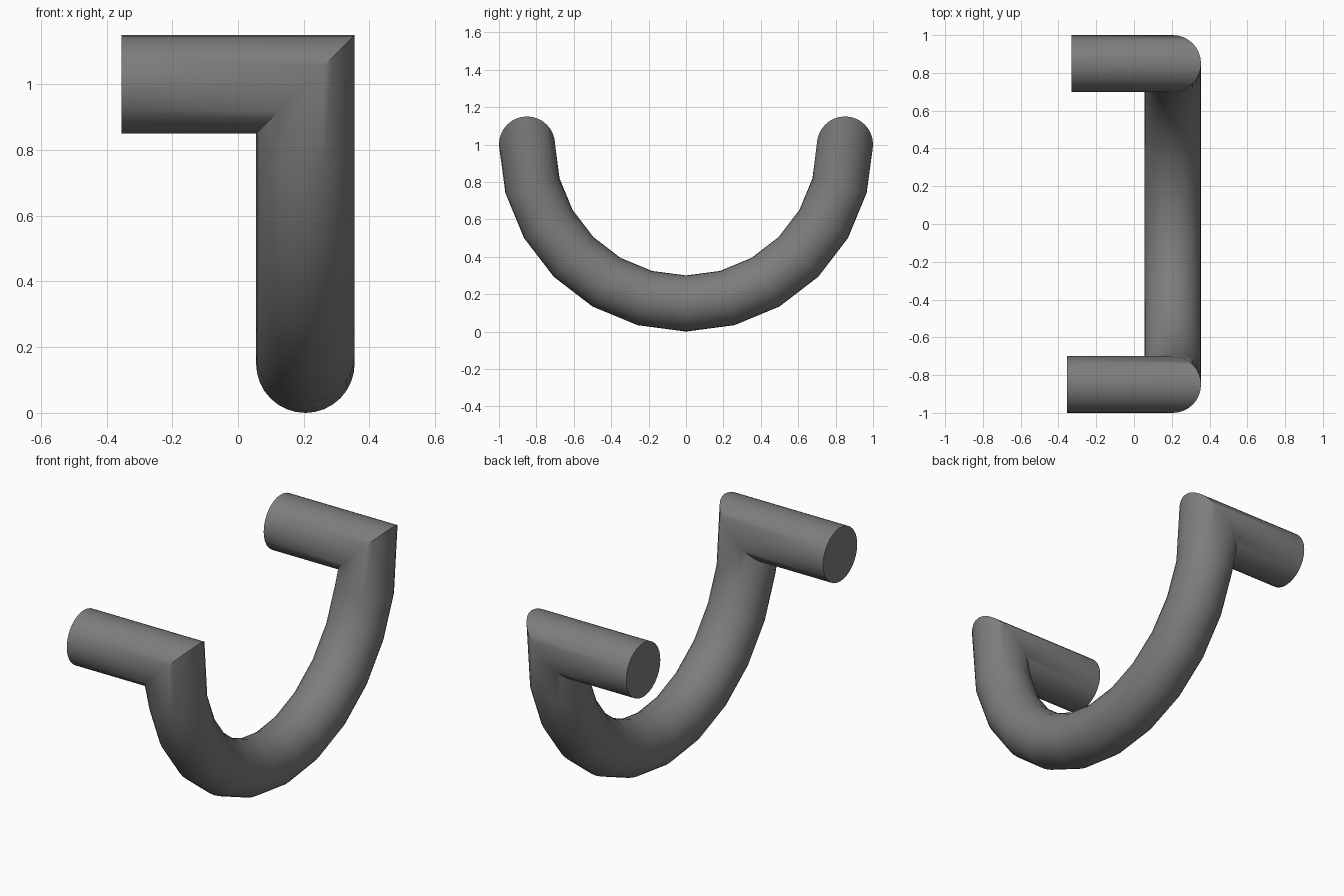
import bpy, bmesh, math

if "Cube" in bpy.data.objects:
    bpy.data.objects.remove(bpy.data.objects["Cube"])

SIDES, STEPS = 32, 12
R, BEND, CX, CZ = 0.15, 0.85, 0.205, 1.0
LEFT_END = {-1: -0.355, 1: -0.332}   # x of the open end at front and back

mat = bpy.data.materials.new("dark grey metal")
mat.diffuse_color = (0.2, 0.205, 0.203, 1)
mat.use_nodes = True
mat.node_tree.nodes["Principled BSDF"].inputs["Base Color"].default_value = mat.diffuse_color


def ring(bm, point):
    """One loop of the tube; point maps (across, along) offsets to a position."""
    return [bm.verts.new(point(R * math.cos(t), R * math.sin(t)))
            for t in (2 * math.pi * i / SIDES for i in range(SIDES))]


def end_ring(bm, side):
    x = LEFT_END[side]
    return ring(bm, lambda u, v: (x, side * BEND - side * -v * 1.0 if side > 0 else -BEND - v, CZ + u))


def mitre_ring(bm, side):
    # 45 degree joint between the straight arm and the curved bar
    return ring(bm, lambda u, v: (CX + u, side * (BEND + v), CZ + u))


def bend_ring(bm, k):
    a = math.pi * k / STEPS
    s = 1 if k > STEPS / 2 else -1
    return ring(bm, lambda u, v: (CX + u, -(BEND + v) * math.cos(a),
                                  CZ - (BEND + v) * math.sin(a)))


bm = bmesh.new()
# straight arm, mitre, half-circle bend, mitre, straight arm
rings = [end_ring(bm, -1), mitre_ring(bm, -1)]
rings += [bend_ring(bm, k) for k in range(1, STEPS)]
rings += [mitre_ring(bm, 1), end_ring(bm, 1)]
for a, b in zip(rings, rings[1:]):
    for i in range(SIDES):
        j = (i + 1) % SIDES
        bm.faces.new((a[i], a[j], b[j], b[i]))
bm.faces.new(rings[0])
bm.faces.new(rings[-1])
bmesh.ops.recalc_face_normals(bm, faces=bm.faces)

mesh = bpy.data.meshes.new("bent_tube_handle")
bm.to_mesh(mesh)
bm.free()
mesh.materials.append(mat)
handle = bpy.data.objects.new("bent_tube_handle", mesh)
bpy.context.collection.objects.link(handle)
bpy.context.view_layer.objects.active = handle
handle.select_set(True)
bpy.ops.object.shade_smooth_by_angle(angle=math.radians(40))
